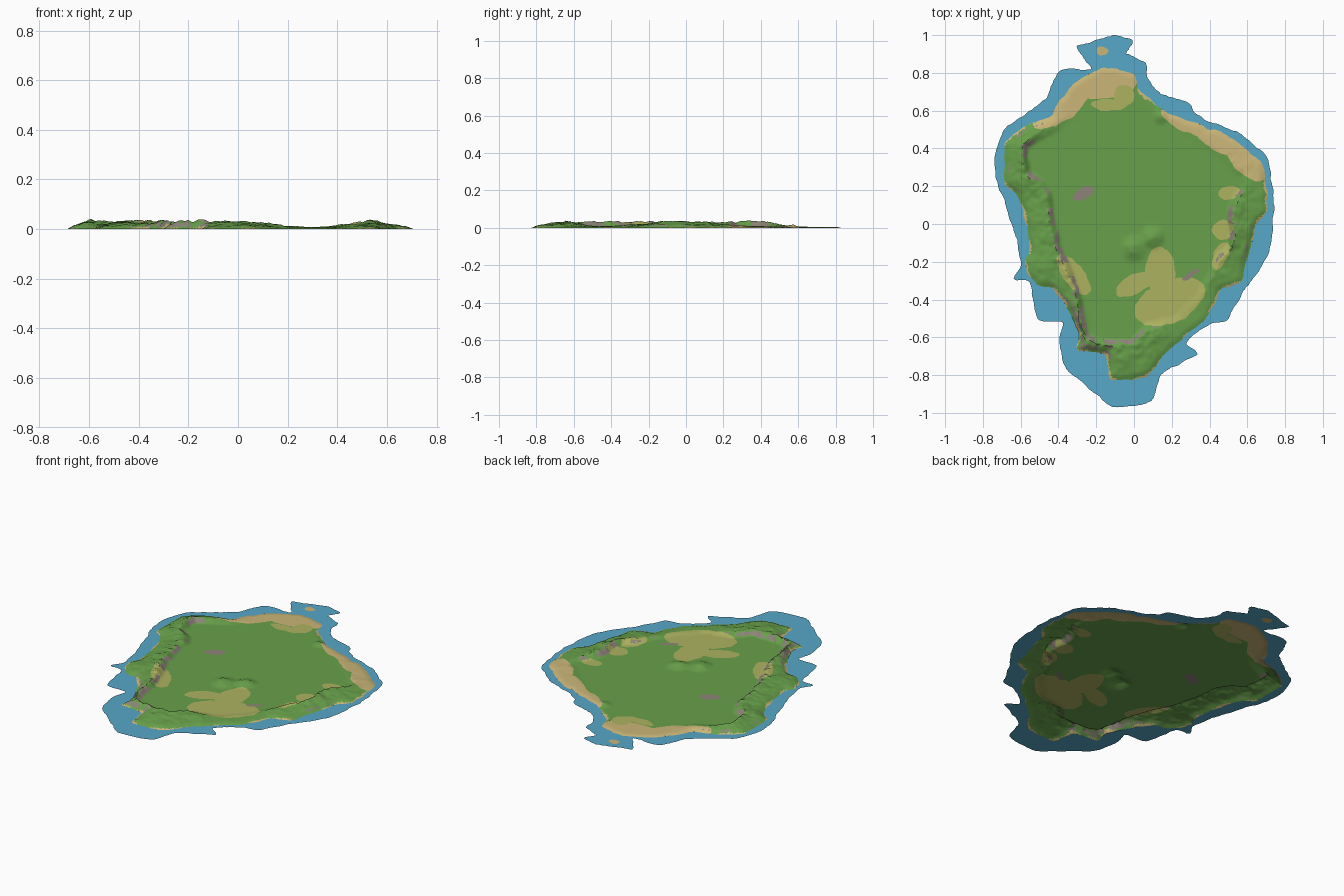
import bpy
import math
from mathutils import Vector, noise, kdtree
from mathutils.geometry import delaunay_2d_cdt

if "Cube" in bpy.data.objects:
    bpy.data.objects.remove(bpy.data.objects["Cube"])

# Colours
COLOURS = {
    "sea_blue": (.095, .39, .575), "grass_green": (.138, .352, .069),
    "dry_grass": (.415, .445, .117), "sand": (.595, .468, .188), "rock_grey": (.27, .23, .195),
}
MATS = {}
for mat_name, rgb in COLOURS.items():
    MATS[mat_name] = bpy.data.materials.new(mat_name)
    MATS[mat_name].diffuse_color = (*rgb, 1)
GRASS, DRY, SAND, ROCK = range(4)

# Outlines of the shallow sea and the land
SEA = [(-.11, .99), (-.01, .97), (-.04, .9), (.06, .86), (.07, .77), (.14, .69), (.29, .64),
       (.33, .58), (.59, .46), (.72, .32), (.74, .06), (.71, -.16), (.58, -.36), (.5, -.5),
       (.38, -.54), (.28, -.63), (.33, -.69), (.14, -.8), (.1, -.94), (-.11, -.97),
       (-.2, -.9), (-.36, -.77), (-.39, -.62), (-.38, -.52), (-.51, -.5), (-.56, -.31),
       (-.64, -.29), (-.6, -.2), (-.66, .04), (-.74, .3), (-.69, .5), (-.47, .66),
       (-.39, .82), (-.23, .82), (-.3, .94)]
LAND = [(-.16, .83), (0, .79), (.04, .7), (.19, .58), (.48, .475), (.68, .31), (.7, .07),
        (.64, -.02), (.6, -.2), (.56, -.31), (.46, -.35), (.39, -.49), (.19, -.665),
        (.065, -.81), (-.12, -.82), (-.155, -.69), (-.3, -.665), (-.29, -.57), (-.42, -.345),
        (-.525, -.32), (-.575, -.21), (-.55, -.11), (-.61, .14), (-.68, .21), (-.68, .43),
        (-.55, .53), (-.445, .565), (-.39, .66), (-.31, .745)]

# Crest around the inner plain: x, y, relative height
CREST = [(-.42, .53, .3), (-.59, .42, 1), (-.58, .27, 1), (-.48, .18, .9), (-.43, -.08, 1),
         (-.31, -.38, 1), (-.26, -.61, 1), (-.02, -.65, 1), (.08, -.57, .8), (.2, -.53, .25),
         (.34, -.42, .15), (.45, -.22, .6), (.53, -.1, 1), (.53, .08, 1), (.6, .26, .3),
         (.3, .5, .05), (0, .65, 0), (-.3, .6, 0)]

# Oval ground patches: x, y, radii, turn in degrees
SAND_OVALS = [(-.17, .76, .2, .1, 5), (-.38, .62, .18, .07, 35), (.28, .54, .15, .05, -25),
              (.46, .45, .13, .07, -25), (.6, .33, .13, .07, -45)]
DRY_OVALS = [(-.13, .63, .1, .03, 0), (-.05, .68, .06, .055, 40), (-.32, -.27, .13, .055, -55),
             (.19, -.41, .2, .11, 25), (.14, -.25, .08, .13, 0), (0, -.32, .11, .05, 25),
             (.47, -.03, .06, .05, 0), (.5, .165, .06, .035, 10), (.46, -.17, .04, .08, -25)]
ROCK_OVALS = [(-.27, .16, .06, .03, 20), (.3, -.27, .05, .015, 25)]
PATCHES = [(colour, oval) for colour, ovals in
           ((SAND, SAND_OVALS), (DRY, DRY_OVALS), (ROCK, ROCK_OVALS)) for oval in ovals]

# Round hills: x, y, radius, height
HILLS = [(.1, -.07, .075, .024), (0, -.13, .085, .022), (.14, .57, .05, .014)]


def oval_points(x, y, rx, ry, turn):
    c, s = math.cos(math.radians(turn)), math.sin(math.radians(turn))
    ring = [(rx * math.cos(k * math.tau / 12), ry * math.sin(k * math.tau / 12))
            for k in range(12)]
    return [(x + u * c - v * s, y + u * s + v * c) for u, v in ring]


def warp(p):
    """Shift a point gently so that outlines look ragged."""
    flat = Vector((p.x, p.y, 0))
    v = noise.noise_vector(flat * 14) * .012 + noise.noise_vector(flat * 45) * .004
    return Vector((p.x + v.x, p.y + v.y, p.z))


def ragged_loop(points, step=.008):
    """Closed smooth curve through the points, counter-clockwise and warped."""
    pts = [Vector((*p, 0)[:3]) for p in points]
    if sum(a.x * b.y - b.x * a.y for a, b in zip(pts, pts[1:] + pts[:1])) < 0:
        pts.reverse()
    n, out = len(pts), []
    for i in range(n):
        a, b, c, d = (pts[(i + k) % n] for k in (-1, 0, 1, 2))
        count = max(2, int((c - b).xy.length / step))
        for s in range(count):
            t = s / count
            curve = (b * 2 + (c - a) * t + (a * 2 - b * 5 + c * 4 - d) * t * t
                     + (b * 3 - a - c * 3 + d) * t ** 3) * .5
            out.append(warp(curve.lerp(b.lerp(c, t), .4)))
    return out


def tree_of(points):
    tree = kdtree.KDTree(len(points))
    for i, p in enumerate(points):
        tree.insert((p.x, p.y, 0), i)
    tree.balance()
    return tree


def smooth(t):
    t = min(1, max(0, t))
    return t * t * (3 - 2 * t)


# Triangulate every outline together with a staggered grid
islet = oval_points(-.165, .915, .028, .025, 0)
loops = [ragged_loop(o) for o in
         [SEA, LAND, islet, CREST] + [oval_points(*oval) for _, oval in PATCHES]]
coords, regions = [], []
for loop in loops:
    regions.append(list(range(len(coords), len(coords) + len(loop))))
    coords += [p.xy for p in loop]
CELL = .012
for j in range(-70, 71):
    for i in range(-60, 61):
        coords.append(Vector(((i + .5 * (j % 2)) * CELL, j * CELL)))
verts, _, faces, _, _, owners = delaunay_2d_cdt(coords, [], regions, 0, 1e-5)

sea_faces, land_faces, plain_verts = [], [], set()
for face, owner in zip(faces, owners):
    owner = set(owner)
    if owner & {1, 2}:
        land_faces.append((face, owner))
        if 3 in owner:
            plain_verts.update(face)
    elif 0 in owner:
        sea_faces.append((face, owner))

coast_tree, crest_tree = tree_of(loops[1] + loops[2]), tree_of(loops[3])


def coast_distance(p):
    return coast_tree.find((p.x, p.y, 0))[2]


def height(index):
    """Low plain, steep inner cliffs, long outer slopes and round hills."""
    p = verts[index]
    flat = Vector((p.x, p.y, 0))
    dc = coast_distance(p)
    _, near, d = crest_tree.find(flat)
    weight = min(1, max(0, loops[3][near].z))
    rough = noise.noise(flat * 16) * .3 + noise.noise(flat * 40) * .25
    if index in plain_verts:
        ridge = 1 - smooth(d / (.042 + .02 * noise.noise(flat * 9)))
    else:
        ridge = (dc / (dc + d + 1e-5)) ** .75
    z = .005 * min(1, dc / .02)
    z += .031 * weight * ridge * (.9 + rough) * min(1, dc / .025)
    for x, y, radius, top in HILLS:
        r = math.hypot(p.x - x, p.y - y) / radius
        z += top * (1 - smooth(r)) * (.9 + rough) * min(1, dc / .03)
    return min(z, .04)


def make_part(name, part_faces, materials, z_of):
    used = sorted({i for f, _ in part_faces for i in f})
    index = {old: new for new, old in enumerate(used)}
    mesh = bpy.data.meshes.new(name)
    mesh.from_pydata([(verts[i].x, verts[i].y, z_of(i)) for i in used], [],
                     [[index[i] for i in f] for f, _ in part_faces])
    for m in materials:
        mesh.materials.append(MATS[m])
    mesh.update()
    obj = bpy.data.objects.new(name, mesh)
    bpy.context.collection.objects.link(obj)
    return obj


# Flat ring of sea around the land
make_part("shallow_sea", sea_faces, ["sea_blue"], lambda i: 0)

# Island terrain
island = make_part("island_terrain", land_faces,
                   ["grass_green", "dry_grass", "sand", "rock_grey"], height)

# Paint by patch, shoreline and slope
for poly, (face, owner) in zip(island.data.polygons, land_faces):
    c = poly.center
    flat = Vector((c.x, c.y, 0))
    colour = SAND if 2 in owner else GRASS
    for k, (patch_colour, _) in enumerate(PATCHES):
        if k + 4 in owner:
            colour = patch_colour
    if coast_distance(c) < .006 + .018 * noise.noise(flat * 11):
        colour = SAND
    elif poly.normal.z < .85 and c.z > .01 and noise.noise(flat * 13) > -.12:
        if math.hypot(c.x - .05, c.y + .1) > .2:
            colour = ROCK
    poly.material_index = colour

bpy.context.view_layer.objects.active = island
island.select_set(True)
bpy.ops.object.shade_smooth_by_angle(angle=math.radians(35))

for m in bpy.data.materials:
    if m.users and not m.is_grease_pencil:
        m.use_nodes = True
        m.node_tree.nodes["Principled BSDF"].inputs["Base Color"].default_value = m.diffuse_color
